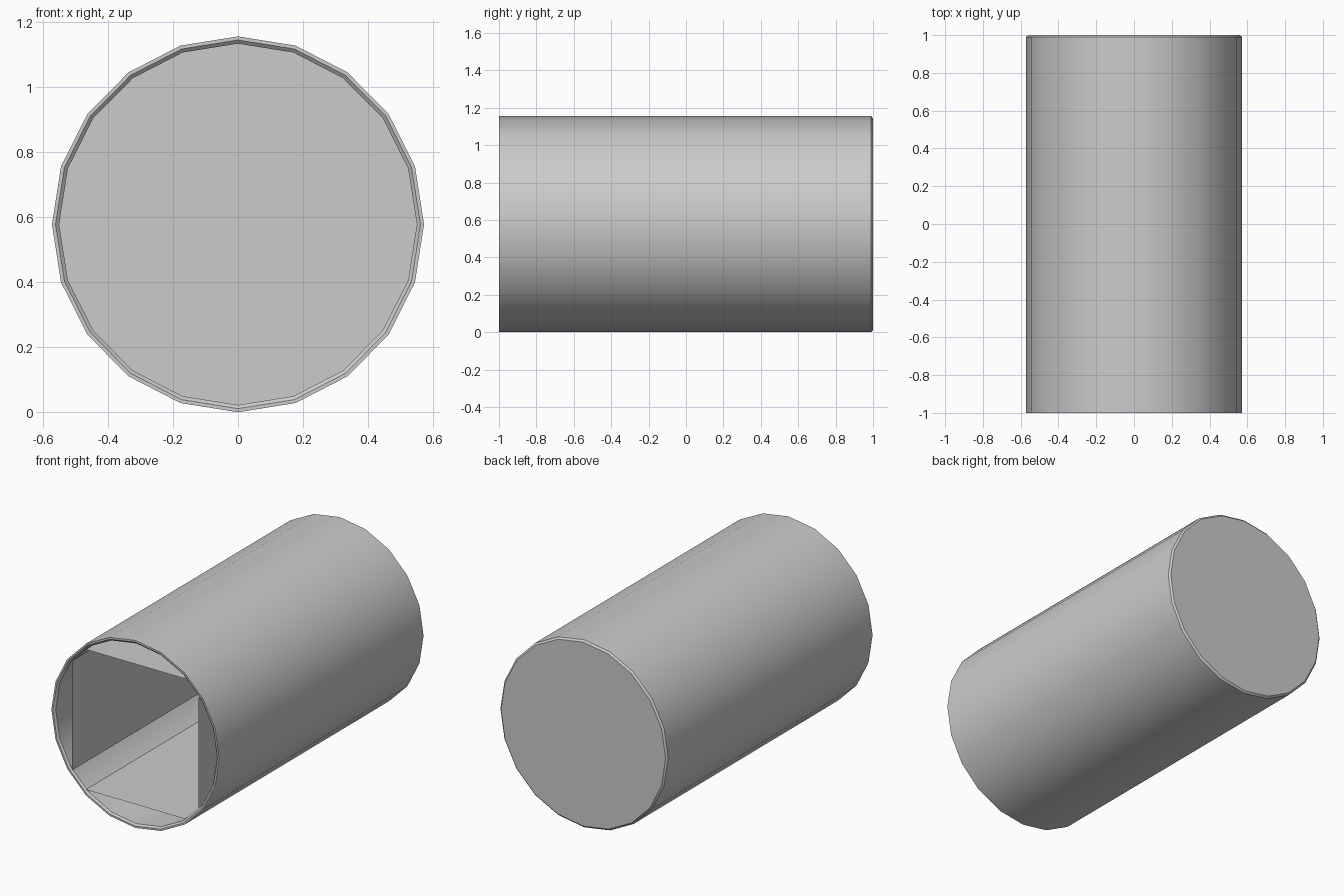
import bpy, bmesh
from math import sin, cos, pi, radians

if "Cube" in bpy.data.objects:
    bpy.data.objects.remove(bpy.data.objects["Cube"])

SIDES = 20
CX_Z = 0.578          # height of the tube axis
Z_STRETCH = 1.01      # tube is a hair taller than wide


def make_object(name, bm):
    mesh = bpy.data.meshes.new(name)
    bm.to_mesh(mesh)
    bm.free()
    ob = bpy.data.objects.new(name, mesh)
    bpy.context.collection.objects.link(ob)
    return ob


def ring(bm, r, y):
    return [bm.verts.new((r * sin(2 * pi * i / SIDES), y,
                          CX_Z + Z_STRETCH * r * cos(2 * pi * i / SIDES)))
            for i in range(SIDES)]


# Tube shell: back inner wall, bore, bevelled front rim, outside, bevelled closed back
profile = [(0.55, 0.978), (0.55, -0.99), (0.561, -1.0), (0.572, -1.0),
           (0.572, 0.99), (0.561, 1.0)]
bm = bmesh.new()
rings = [ring(bm, r, y) for r, y in profile]
for a, b in zip(rings, rings[1:]):
    for i in range(SIDES):
        j = (i + 1) % SIDES
        bm.faces.new((a[i], a[j], b[j], b[i]))
bm.faces.new(rings[0])
bm.faces.new(rings[-1])
bmesh.ops.recalc_face_normals(bm, faces=bm.faces[:])
tube = make_object("tube_shell", bm)
bpy.context.view_layer.objects.active = tube
tube.select_set(True)
bpy.ops.object.shade_smooth_by_angle(angle=radians(30))

# Four flat liner panels running the length of the bore
DIST, HALF = 0.432, 0.337
for k, name in enumerate(("top_panel", "right_panel", "bottom_panel", "left_panel")):
    t = k * pi / 2
    bm = bmesh.new()
    corners = [(-HALF, -1.0), (HALF, -1.0), (HALF, 0.978), (-HALF, 0.978)]
    bm.faces.new([bm.verts.new((u * cos(t) + DIST * sin(t), y,
                                CX_Z - u * sin(t) + DIST * cos(t)))
                  for u, y in corners])
    make_object(name, bm)
